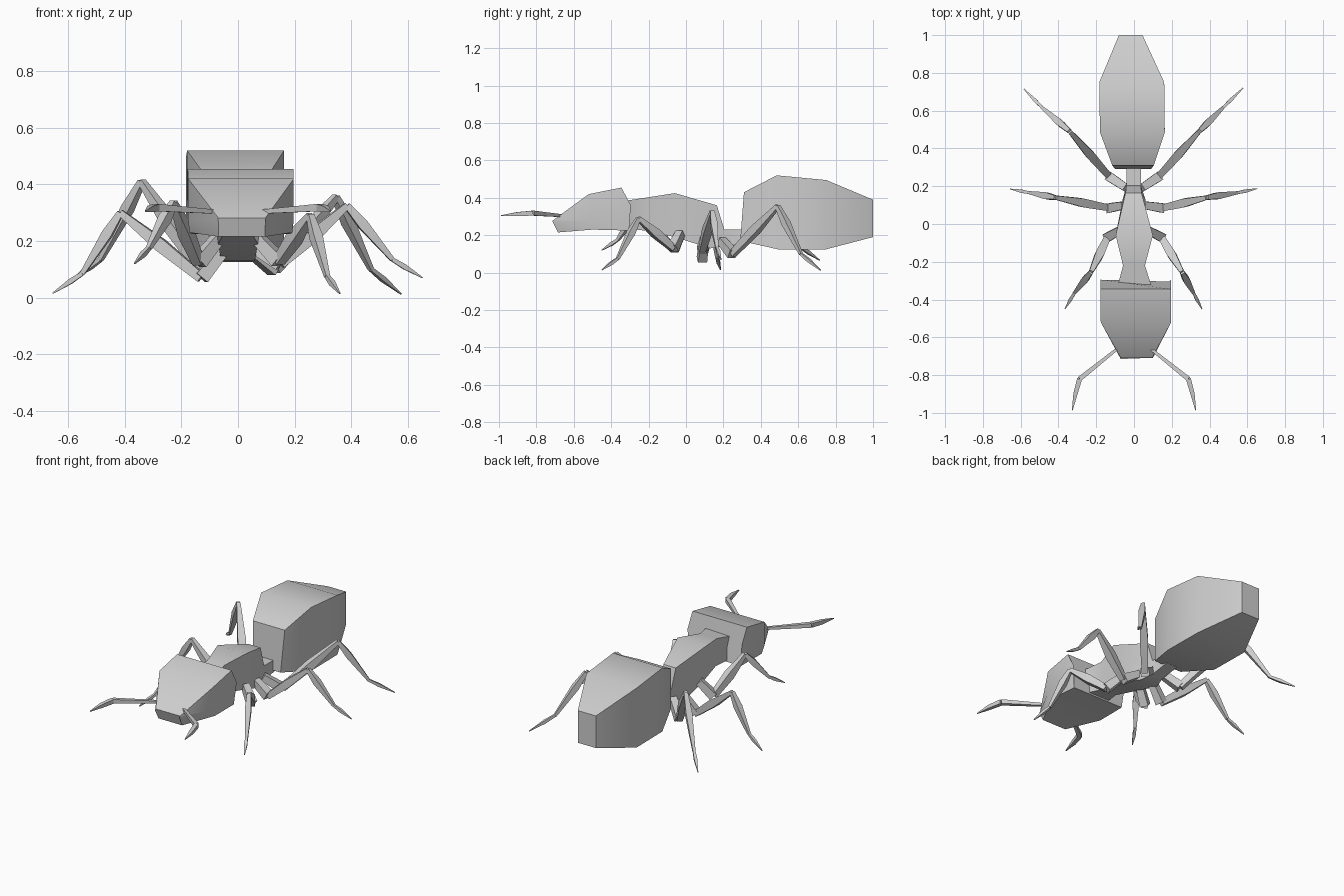
import bpy, bmesh, math
from mathutils import Vector

if "Cube" in bpy.data.objects:
    bpy.data.objects.remove(bpy.data.objects["Cube"])

grey = bpy.data.materials.new("plain_grey")
grey.diffuse_color = (0.62, 0.62, 0.62, 1)
grey.use_nodes = True
grey.node_tree.nodes["Principled BSDF"].inputs["Base Color"].default_value = grey.diffuse_color


def finish(bm, name, smooth=35):
    bmesh.ops.recalc_face_normals(bm, faces=bm.faces)
    me = bpy.data.meshes.new(name)
    bm.to_mesh(me)
    bm.free()
    me.materials.append(grey)
    ob = bpy.data.objects.new(name, me)
    bpy.context.collection.objects.link(ob)
    bpy.ops.object.select_all(action='DESELECT')
    ob.select_set(True)
    bpy.context.view_layer.objects.active = ob
    bpy.ops.object.shade_smooth_by_angle(angle=math.radians(smooth))
    return ob


def bridge(bm, rings):
    for a, b in zip(rings, rings[1:]):
        n = len(a)
        for i in range(n):
            j = (i + 1) % n
            bm.faces.new((a[i], a[j], b[j], b[i]))
    bm.faces.new(rings[0])
    bm.faces.new(rings[-1])


def body(name, stations):
    """Loft stations; each is rows of (y, z, left x, right x) from top down."""
    bm = bmesh.new()
    rings = []
    for rows in stations:
        left = [(l, y, z) for y, z, l, r in rows]
        right = [(r, y, z) for y, z, l, r in reversed(rows)]
        rings.append([bm.verts.new(p) for p in left + right])
    bridge(bm, rings)
    return finish(bm, name)


def limb(bm, points, radii):
    """Four-sided tapered segment through the points."""
    pts = [Vector(p) for p in points]
    axis = (pts[-1] - pts[0]).normalized()
    side = axis.cross(Vector((0, 0, 1))).normalized()
    up = side.cross(axis)
    rings = []
    for p, r in zip(pts, radii):
        rings.append([bm.verts.new(p + side * (a * r) + up * (b * r))
                      for a, b in ((1, 1), (-1, 1), (-1, -1), (1, -1))])
    bridge(bm, rings)


# Head: wide at the back, tapering to a blunt mouth
body("head", [
    [(-.345, .455, -.178, .197), (-.295, .36, -.178, .197), (-.305, .225, -.165, .185)],
    [(-.52, .42, -.176, .197), (-.52, .275, -.176, .197), (-.50, .23, -.172, .192)],
    [(-.708, .282, -.07, .097), (-.715, .275, -.07, .097), (-.685, .215, -.068, .095)],
])

# Thorax with a narrow neck, stepping down to the waist
body("thorax", [
    [(-.32, .385, -.085, .09), (-.31, .235, -.07, .075)],
    [(-.22, .40, -.058, .058), (-.22, .225, -.05, .05)],
    [(-.06, .425, -.097, .10), (-.06, .19, -.07, .07)],
    [(.165, .36, -.045, .04), (.13, .13, -.06, .06)],
    [(.205, .23, -.04, .036), (.20, .14, -.04, .036)],
    [(.33, .23, -.04, .036), (.33, .16, -.04, .036)],
])

# Abdomen
body("abdomen", [
    [(.31, .43, -.115, .105), (.29, .17, -.10, .09)],
    [(.485, .52, -.18, .163), (.49, .125, -.18, .163)],
    [(.75, .495, -.184, .16), (.75, .125, -.184, .16)],
    [(1.0, .39, -.08, .045), (1.0, .19, -.08, .045)],
])

# Antennae
for side, s in (("left", -1), ("right", 1)):
    bm = bmesh.new()
    elbow = (s * .288, -.82, .318)
    limb(bm, [(s * .075, -.65, .303), elbow], [.007, .013])
    limb(bm, [elbow, (s * .31, -.90, .313), (s * .327, -.988, .305)], [.013, .011, .002])
    finish(bm, side + "_antenna", 20)

# Legs: hip, coxa end, knee, ankle, tip
legs = {
    "front_right_leg": [(.07, -.03, .21), (.145, -.07, .13), (.255, -.255, .29),
                        (.315, -.365, .075), (.36, -.45, .014)],
    "front_left_leg": [(-.07, -.03, .21), (-.14, -.07, .125), (-.228, -.255, .335),
                       (-.315, -.365, .175), (-.366, -.45, .12)],
    "middle_right_leg": [(.05, .10, .18), (.15, .085, .12), (.385, .14, .325),
                         (.545, .165, .135), (.652, .187, .07)],
    "middle_left_leg": [(-.05, .10, .17), (-.13, .085, .07), (-.415, .14, .30),
                        (-.55, .165, .085), (-.655, .185, .015)],
    "hind_right_leg": [(.04, .19, .17), (.13, .25, .10), (.345, .49, .355),
                       (.47, .615, .10), (.577, .72, .012)],
    "hind_left_leg": [(-.04, .19, .18), (-.13, .25, .10), (-.34, .49, .41),
                      (-.485, .615, .135), (-.583, .715, .066)],
}
for name, path in legs.items():
    hip, coxa, knee, ankle, tip = [Vector(p) for p in path]
    bm = bmesh.new()
    limb(bm, [hip, coxa], [.020, .025])
    limb(bm, [coxa, coxa.lerp(knee, .5), knee], [.017, .023, .011])
    limb(bm, [knee, knee.lerp(ankle, .35), ankle], [.011, .018, .008])
    limb(bm, [ankle, ankle.lerp(tip, .4), tip], [.007, .009, .002])
    finish(bm, name, 20)
